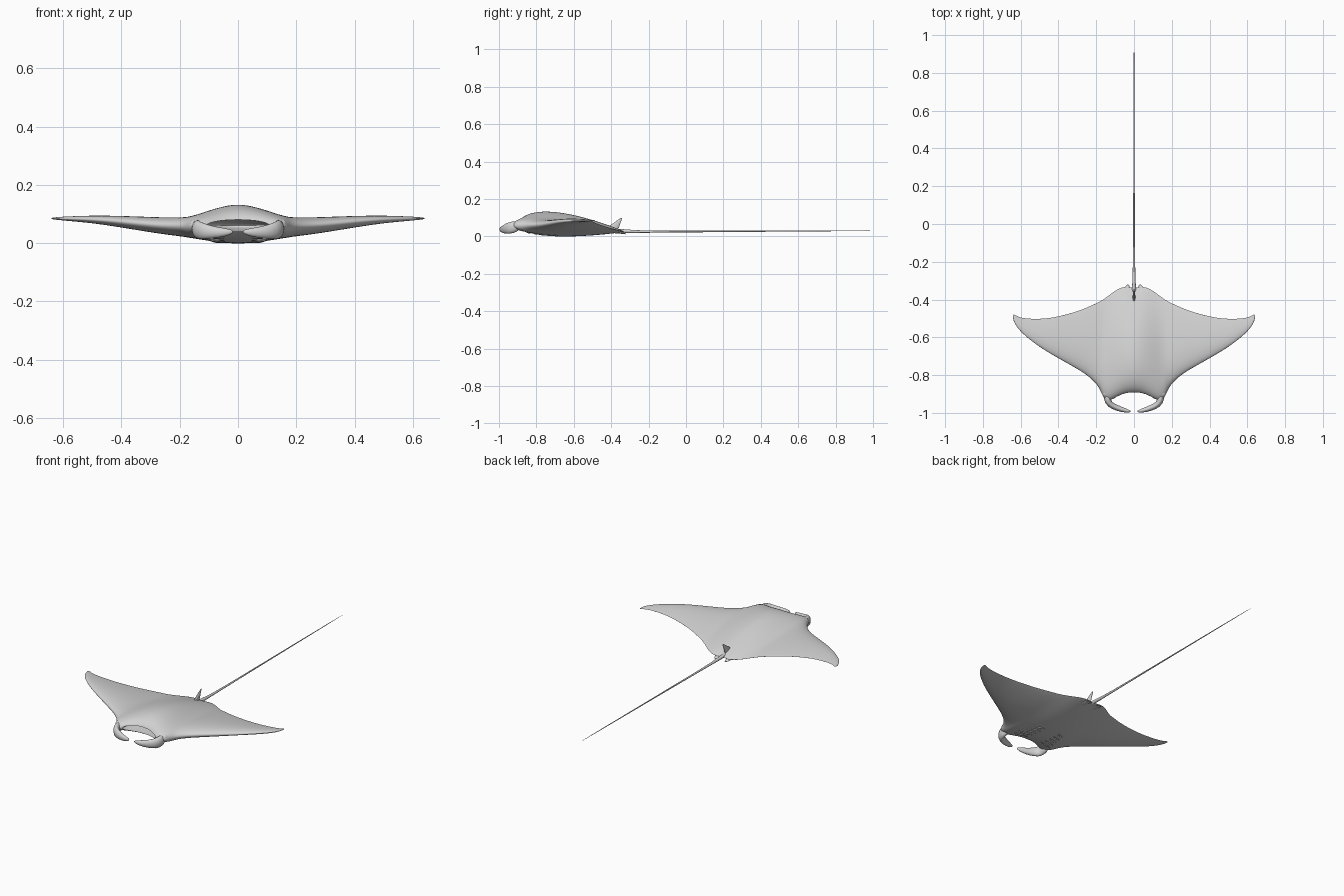
import bpy, bmesh
from math import sin, cos, pi
from mathutils import Vector

if "Cube" in bpy.data.objects:
    bpy.data.objects.remove(bpy.data.objects["Cube"], do_unlink=True)

skin = bpy.data.materials.new("pale grey skin")
skin.use_nodes = True
skin.diffuse_color = (0.65, 0.65, 0.65, 1)
skin.node_tree.nodes["Principled BSDF"].inputs["Base Color"].default_value = skin.diffuse_color


def select(ob):
    bpy.ops.object.select_all(action='DESELECT')
    ob.select_set(True)
    bpy.context.view_layer.objects.active = ob


def loft(name, rings, levels=1):
    """Skin closed rings of points into a smooth capped solid."""
    bm = bmesh.new()
    loops = [[bm.verts.new(p) for p in ring] for ring in rings]
    for a, b in zip(loops, loops[1:]):
        for i in range(len(a)):
            j = (i + 1) % len(a)
            bm.faces.new((a[i], a[j], b[j], b[i]))
    bm.faces.new(loops[0])
    bm.faces.new(loops[-1])
    bmesh.ops.recalc_face_normals(bm, faces=bm.faces)
    me = bpy.data.meshes.new(name)
    bm.to_mesh(me)
    bm.free()
    me.materials.append(skin)
    ob = bpy.data.objects.new(name, me)
    bpy.context.collection.objects.link(ob)
    select(ob)
    mod = ob.modifiers.new("smooth", 'SUBSURF')
    mod.levels = mod.render_levels = levels
    bpy.ops.object.modifier_apply(modifier=mod.name)
    bpy.ops.object.shade_smooth()
    return ob


def tube(name, path, sides=10):
    """Elliptical sweep along (x, y, z, half width, half height) points."""
    pts = [Vector(p[:3]) for p in path]
    rings = []
    for i, (p, row) in enumerate(zip(pts, path)):
        t = pts[min(i + 1, len(pts) - 1)] - pts[max(i - 1, 0)]
        side = Vector((t.y, -t.x, 0)).normalized()
        up = side.cross(t).normalized()
        rings.append([p + side * cos(a) * row[3] + up * sin(a) * row[4]
                      for a in (2 * pi * k / sides for k in range(sides))])
    return loft(name, rings)


# Body and wings: chord sections from the midline to the wing tip
# x, leading y, trailing y, leading z, trailing z, rise, drop
SECTIONS = [
    (0, -.897, -.34, .06, .025, .086, .049),
    (.05, -.902, -.325, .06, .025, .078, .046),
    (.1, -.924, -.35, .058, .03, .063, .04),
    (.14, -.94, -.382, .058, .037, .047, .036),
    (.167, -.917, -.4, .058, .042, .039, .034),
    (.182, -.865, -.41, .058, .045, .035, .032),
    (.24, -.805, -.437, .06, .055, .03, .03),
    (.31, -.762, -.466, .065, .064, .026, .026),
    (.43, -.695, -.497, .077, .077, .018, .018),
    (.51, -.645, -.503, .082, .082, .013, .012),
    (.58, -.59, -.5, .084, .085, .008, .008),
    (.62, -.548, -.49, .085, .085, .005, .005),
    (.642, -.505, -.472, .085, .085, .002, .002),
]


def chord_ring(x, y0, y1, z0, z1, rise, drop, n=14):
    ring = []
    for k in range(2 * n):
        a = pi * k / n
        t = (1 - cos(a)) / 2
        bulge = max(0, sin(pi * t ** .6)) ** .8
        h = rise * bulge if k <= n else -drop * bulge
        ring.append((x, y0 + (y1 - y0) * t, z0 + (z1 - z0) * t + h))
    return ring


rows = [(-s[0],) + s[1:] for s in SECTIONS[:0:-1]] + SECTIONS
body = loft("body_and_wings", [chord_ring(*r) for r in rows], 2)

# Open mouth, hollowed into the head
bpy.ops.mesh.primitive_uv_sphere_add(segments=48, ring_count=24, location=(0, -.915, .06))
cutter = bpy.context.object
cutter.name = "mouth_cutter"
cutter.scale = (.108, .16, .021)
cutter.hide_render = True
cutter.data.materials.append(skin)
select(body)
cut = body.modifiers.new("mouth", 'BOOLEAN')
cut.object = cutter
cut.solver = 'EXACT'
bpy.ops.object.modifier_apply(modifier=cut.name)
bpy.data.objects.remove(cutter, do_unlink=True)
select(body)
bpy.ops.object.shade_smooth_by_angle(angle=.8)

# Paired parts
HEAD_FIN = [(.138, -.89, .056, .02, .026), (.143, -.93, .048, .02, .033),
            (.128, -.957, .042, .017, .03), (.088, -.975, .037, .016, .022),
            (.045, -.988, .037, .012, .015), (.015, -.993, .04, .004, .006)]
PELVIC_FIN = [(.035, -.42, .03, .02, .012), (.037, -.36, .022, .02, .007),
              (.035, -.335, .016, .014, .004), (.03, -.32, .012, .006, .002)]


def under(x, y):
    hit, point, normal, face = body.ray_cast(Vector((x, y, -1)), Vector((0, 0, 1)))
    return point.z if hit else .04


bpy.context.view_layer.update()
for side, s in (("left", 1), ("right", -1)):
    tube(side + "_head_fin", [(s * p[0],) + p[1:] for p in HEAD_FIN], 14)
    tube(side + "_pelvic_fin", [(s * p[0],) + p[1:] for p in PELVIC_FIN])

    # Eye bulge on the side of the head
    bpy.ops.mesh.primitive_uv_sphere_add(segments=20, ring_count=12,
                                         location=(s * .15, -.895, .066))
    eye = bpy.context.object
    eye.name = side + "_eye"
    eye.scale = (.018, .022, .016)
    eye.data.materials.append(skin)
    bpy.ops.object.shade_smooth()

    # Five gill flaps following the belly
    for i in range(5):
        flap = []
        for k in range(6):
            u = k / 5
            x = s * (.045 + (.085 - .009 * i) * u)
            y = -.83 + .036 * i - .025 * u
            w = .002 + .005 * sin(pi * u)
            flap.append((x, y, under(x, y), w, w * .7))
        tube(f"{side}_gill_{i + 1}", flap, 8)

# Dorsal fin: thin swept sections, z, front y, back y, half thickness
DORSAL = [(.03, -.44, -.36, .009), (.055, -.415, -.355, .007),
          (.08, -.375, -.347, .005), (.1, -.348, -.338, .0015)]
loft("dorsal_fin", [[(t * sin(a), (y0 + y1) / 2 + (y1 - y0) / 2 * cos(a), z)
                     for a in (2 * pi * k / 12 for k in range(12))]
                    for z, y0, y1, t in DORSAL])

# Whip tail
tube("tail", [(0, y, z, r, r) for y, z, r in
              ((-.42, .032, .013), (-.33, .028, .011), (-.26, .025, .007),
               (-.1, .025, .005), (.25, .027, .004), (.7, .029, .0025), (1, .03, .0012))])
